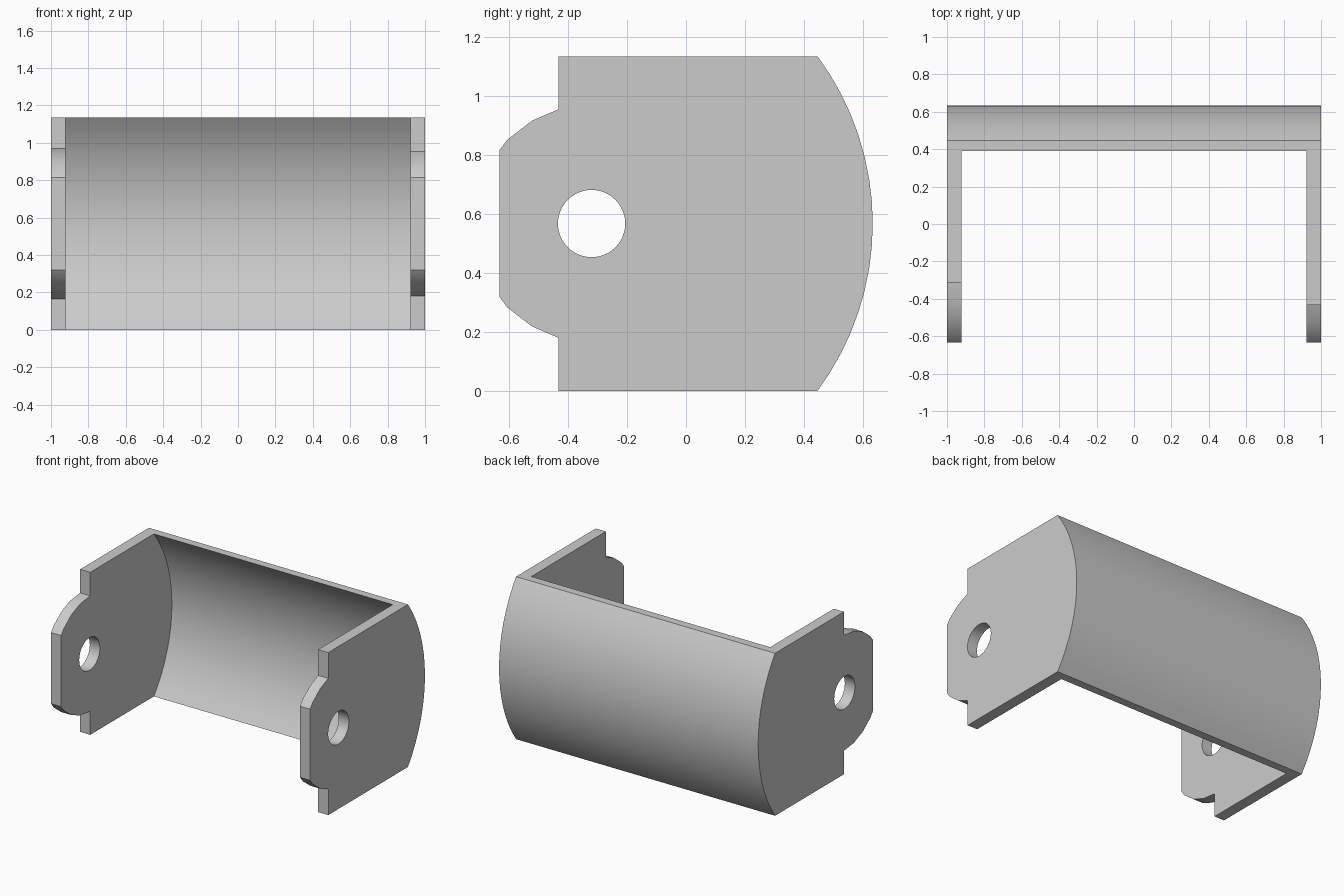
import bpy, bmesh
from math import sin, cos, radians, asin, sqrt

cube = bpy.data.objects.get("Cube")
if cube:
    bpy.data.objects.remove(cube)

HEIGHT, MID = 1.134, 0.567      # bracket height and its middle
AXIS_Y, HOLE_R = -0.32, 0.114   # pivot axis
TAB_R, TAB_Y = 0.403, -0.633    # rounded tab and its flat tip
OUTER_R, INNER_R = 0.953, 0.908  # curved back wall
HALF, PLATE = 1.0, 0.078        # half width and side plate thickness
STEPS = 16


def back_arc(r):
    """Arc around the pivot axis, from the bottom edge to the top edge."""
    a = asin(MID / r)
    angles = [a * (2 * i / STEPS - 1) for i in range(STEPS + 1)]
    return [(AXIS_Y + r * cos(t), MID + r * sin(t)) for t in angles]


def front_edge(shoulder):
    """Front outline of a side plate, from the top edge to the bottom edge."""
    rim = [(AXIS_Y + TAB_R * cos(radians(d)), TAB_R * sin(radians(d)))
           for d in (105, 120, 135)]
    rim = [p for p in rim if p[0] < shoulder - 0.01]
    start = 0.387 if shoulder < -0.4 else TAB_R
    upper = [(shoulder, MID), (shoulder, start)] + rim + [(TAB_Y, 0.248)]
    return ([(y, MID + z) for y, z in upper]
            + [(y, MID - z) for y, z in reversed(upper)])


bm = bmesh.new()


def ring(points, x):
    return [bm.verts.new((x, y, z)) for y, z in points]


def strip(a, b):
    for i in range(len(a) - 1):
        bm.faces.new((a[i], a[i + 1], b[i + 1], b[i]))


# Side plates: outer and inner faces joined along the front edge
plates = []
for side, shoulder in ((1, -0.433), (-1, -0.313)):
    edge = front_edge(shoulder)
    out_arc = ring(back_arc(OUTER_R), side * HALF)
    in_arc = ring(back_arc(INNER_R), side * (HALF - PLATE))
    out_front = ring(edge, side * HALF)
    in_front = ring(edge, side * (HALF - PLATE))
    bm.faces.new(out_arc + out_front)
    bm.faces.new(in_arc + in_front)
    strip(out_front, in_front)
    plates.append((out_arc, in_arc, out_front, in_front))

# Curved back wall, then the U-shaped bottom and top rims
(lo, li, lf, lg), (ro, ri, rf, rg) = plates
strip(lo, ro)
strip(li, ri)
for arc_i, front_i in ((0, -1), (-1, 0)):
    bm.faces.new((lo[arc_i], lf[front_i], lg[front_i], li[arc_i],
                  ri[arc_i], rg[front_i], rf[front_i], ro[arc_i]))
bmesh.ops.recalc_face_normals(bm, faces=bm.faces)

mesh = bpy.data.meshes.new("bracket")
bm.to_mesh(mesh)
bm.free()
bracket = bpy.data.objects.new("bracket", mesh)
bpy.context.collection.objects.link(bracket)

# Pivot holes through both side plates
bpy.ops.mesh.primitive_cylinder_add(vertices=48, radius=HOLE_R, depth=3,
                                    location=(0, AXIS_Y, MID),
                                    rotation=(0, radians(90), 0))
cutter = bpy.context.object
cutter.name = "hole_cutter"
cutter.hide_render = True
mod = bracket.modifiers.new("pivot_holes", "BOOLEAN")
mod.operation, mod.solver, mod.object = "DIFFERENCE", "EXACT", cutter
bpy.ops.object.select_all(action="DESELECT")
bracket.select_set(True)
bpy.context.view_layer.objects.active = bracket
bpy.ops.object.modifier_apply(modifier=mod.name)
bpy.data.objects.remove(cutter)

# Plain grey finish
grey = bpy.data.materials.new("plain_grey")
grey.use_nodes = True
colour = (0.6, 0.6, 0.6, 1)
grey.diffuse_color = colour
grey.node_tree.nodes["Principled BSDF"].inputs["Base Color"].default_value = colour
bracket.data.materials.clear()
bracket.data.materials.append(grey)
bpy.ops.object.shade_smooth_by_angle(angle=radians(30))
